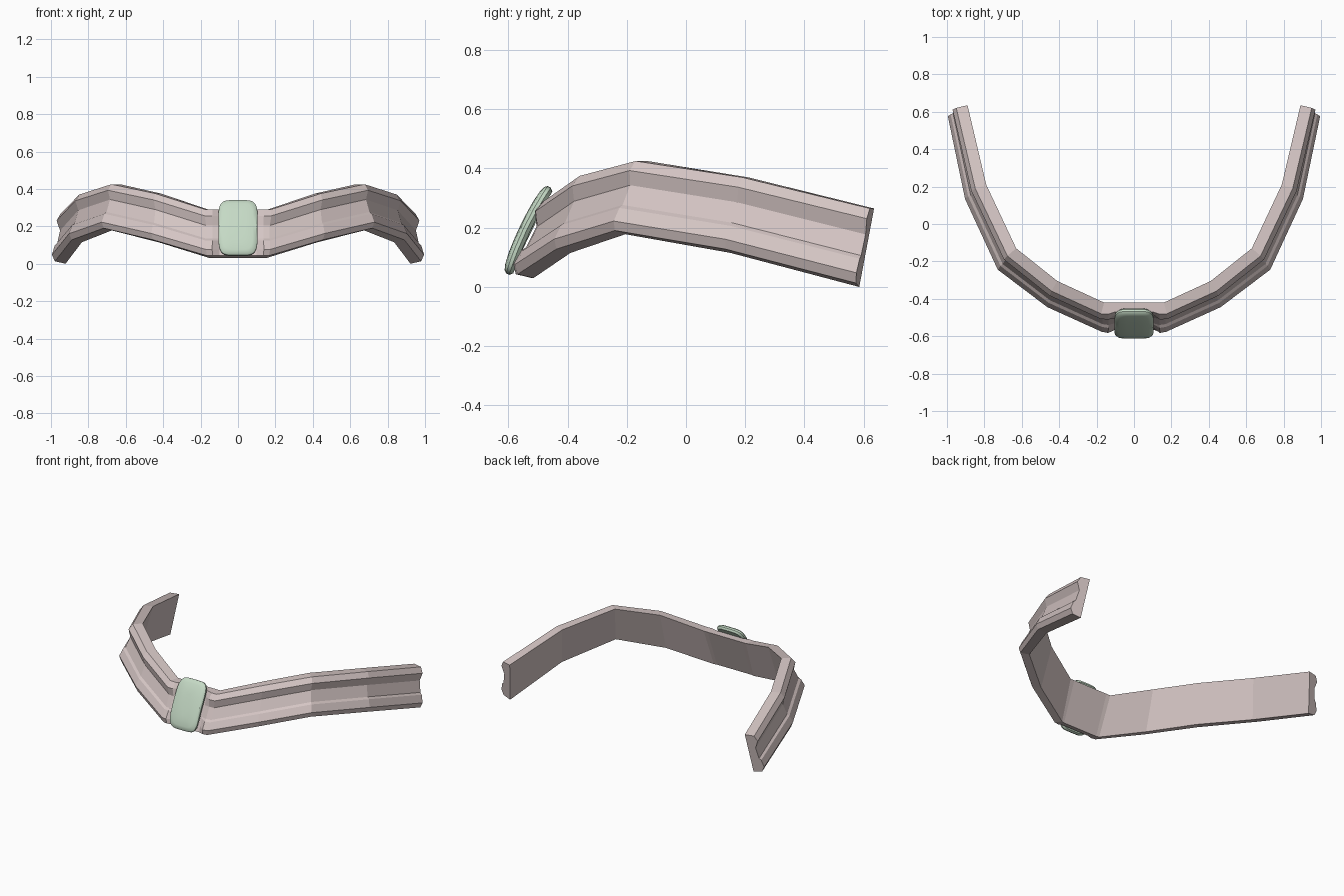
import bpy, bmesh, math
from mathutils import Vector

if "Cube" in bpy.data.objects:
    bpy.data.objects.remove(bpy.data.objects["Cube"])

def material(name, rgb):
    m = bpy.data.materials.new(name)
    m.diffuse_color = (*rgb, 1)
    m.use_nodes = True
    m.node_tree.nodes["Principled BSDF"].inputs["Base Color"].default_value = m.diffuse_color
    return m

pink = material("dusty pink", (0.66, 0.56, 0.55))
green = material("pale green", (0.56, 0.70, 0.56))

def finish(bm, name, mat):
    bmesh.ops.recalc_face_normals(bm, faces=bm.faces)
    me = bpy.data.meshes.new(name)
    bm.to_mesh(me)
    bm.free()
    ob = bpy.data.objects.new(name, me)
    bpy.context.collection.objects.link(ob)
    me.materials.append(mat)
    return ob

def loft(bm, rings):
    rows = [[bm.verts.new(p) for p in r] for r in rings]
    n = len(rows[0])
    for a, b in zip(rows, rows[1:]):
        for i in range(n):
            j = (i + 1) % n
            bm.faces.new((a[i], a[j], b[j], b[i]))
    bm.faces.new(rows[0])
    bm.faces.new(rows[-1])

# Band: section as (outward distance, fraction from top to bottom)
section = [(0, 0), (.062, 0), (.078, .13), (.052, .33), (.060, .60),
           (.072, .64), (.081, .82), (.060, .95), (0, 1)]
# Stations: inner top, inner bottom, outward direction, largest outward distance
stations = [
    ((.10, -.42, .29), (.10, -.52, .03), (0, -1), .05),
    ((.13, -.42, .29), (.13, -.52, .03), (.1, -.99), 1),
    ((.16, -.42, .29), (.15, -.515, .03), (.25, -.97), 1),
    ((.41, -.305, .375), (.425, -.39, .115), (.5, -.86), 1),
    ((.63, -.13, .425), (.675, -.205, .178), (.76, -.65), 1),
    ((.79, .21, .37), (.835, .15, .115), (.94, -.33), 1),
    ((.89, .635, .265), (.922, .585, 0), (.97, -.23), 1),
]

def ring(station, side):
    top, bottom, out, limit = station
    top, bottom = Vector(top), Vector(bottom)
    out = Vector((out[0], out[1], 0)).normalized()
    pts = [top.lerp(bottom, v) + out * min(u, limit) for u, v in section]
    return [Vector((p.x * side, p.y, p.z)) for p in pts]

bm = bmesh.new()
loft(bm, [ring(s, -1) for s in reversed(stations)] + [ring(s, 1) for s in stations])
finish(bm, "head_band", pink)

# Front plate: rounded rectangle, tilted back, with a softly domed face
center = Vector((0, -.541, .195))
up = Vector((0, .43, .90)).normalized()
normal = Vector((0, -up.z, up.y))

def outline(scale, depth):
    pts = []
    for i in range(40):
        a = 2 * math.pi * i / 40
        c, s = math.cos(a), math.sin(a)
        x = math.copysign(abs(c) ** .42, c) * .105
        h = math.copysign(abs(s) ** .42, s) * .163
        # inset evenly so the rim has constant width
        k = .105 * (1 - scale)
        x *= 1 - k / .105
        h *= 1 - k / .163
        # bow the plate slightly so its ends lean back
        bow = -.012 * (h / .163) ** 2
        pts.append(center + Vector((x, 0, 0)) + up * h + normal * (depth + bow))
    return pts

bm = bmesh.new()
loft(bm, [outline(.5, -.016), outline(.90, -.016), outline(1, -.004), outline(1, .008),
          outline(.93, .016), outline(.75, .020), outline(.4, .022), outline(.1, .022)])
plate = finish(bm, "front_plate", green)
bpy.context.view_layer.objects.active = plate
plate.select_set(True)
bpy.ops.object.shade_smooth_by_angle(angle=math.radians(35))
